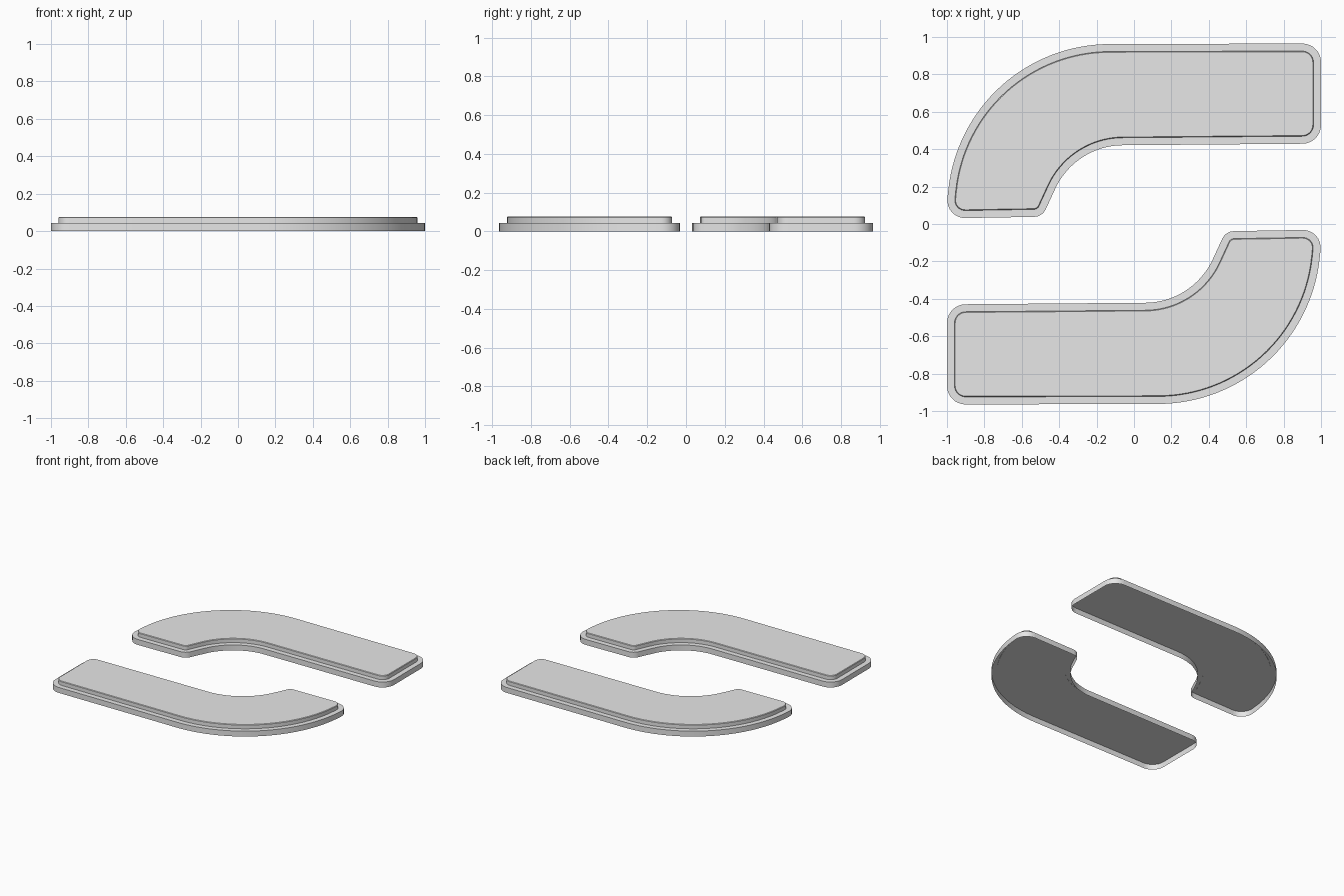
import bpy, bmesh, math
from mathutils import Vector

cube = bpy.data.objects.get("Cube")
if cube:
    bpy.data.objects.remove(cube, do_unlink=True)

grey = bpy.data.materials.new("light grey")
grey.use_nodes = True
colour = (0.8, 0.8, 0.8, 1)
grey.diffuse_color = colour
grey.node_tree.nodes["Principled BSDF"].inputs["Base Color"].default_value = colour

LEDGE, TOP, STEP, BEVEL = 0.043, 0.076, 0.04, 0.004

# Corners of the curved arm, counter-clockwise: x, y, fillet radius, segments
CORNERS = [(1, 0.965, 0.1, 8), (-0.91, 0.96, 0.87, 32), (-1.009, 0.03, 0.095, 8),
           (-0.49, 0.039, 0.07, 8), (-0.315, 0.419, 0.4, 20), (1, 0.43, 0.1, 8)]


def rounded_outline(corners):
    """Replace every corner by a tangent arc."""
    points = []
    for i, (x, y, radius, segments) in enumerate(corners):
        corner = Vector((x, y))
        a = (Vector(corners[i - 1][:2]) - corner).normalized()
        b = (Vector(corners[(i + 1) % len(corners)][:2]) - corner).normalized()
        half = a.angle(b) / 2
        centre = corner + (a + b).normalized() * radius / math.sin(half)
        start = corner + a * radius / math.tan(half) - centre
        end = corner + b * radius / math.tan(half) - centre
        sweep = math.atan2(start.x * end.y - start.y * end.x, start.dot(end))
        for k in range(segments + 1):
            t = sweep * k / segments
            points.append(centre + Vector((start.x * math.cos(t) - start.y * math.sin(t),
                                           start.x * math.sin(t) + start.y * math.cos(t))))
    return points


def inset_outline(points, distance):
    """Move a counter-clockwise outline inwards."""
    result = []
    for i, p in enumerate(points):
        a = (p - points[i - 1]).normalized()
        b = (points[(i + 1) % len(points)] - p).normalized()
        normal = (Vector((-a.y, a.x)) + Vector((-b.y, b.x))).normalized()
        result.append(p + normal * distance / normal.dot(Vector((-a.y, a.x))))
    return result


def build_layer(name, levels, turn, floor):
    """Skin stacked outlines and cap the top, and the bottom if floor is set."""
    bm = bmesh.new()
    rings = [[bm.verts.new((p.x * turn, p.y * turn, z)) for p in outline]
             for outline, z in levels]
    for low, high in zip(rings, rings[1:]):
        for i in range(len(low)):
            bm.faces.new((low[i - 1], low[i], high[i], high[i - 1]))
    bm.faces.new(rings[-1])
    if floor:
        bm.faces.new(rings[0][::-1])
    mesh = bpy.data.meshes.new(name)
    bm.to_mesh(mesh)
    bm.free()
    mesh.materials.append(grey)
    obj = bpy.data.objects.new(name, mesh)
    bpy.context.collection.objects.link(obj)
    bpy.ops.object.select_all(action="DESELECT")
    obj.select_set(True)
    bpy.context.view_layer.objects.active = obj
    bpy.ops.object.shade_smooth_by_angle(angle=math.radians(35))


outer = rounded_outline(CORNERS)
inner = inset_outline(outer, STEP)
rim = inset_outline(inner, BEVEL)

# Each arm: a hollow base tray, open underneath, and a raised slab on it;
# the front arm is the back arm rotated half a turn
for side, turn in (("back", 1), ("front", -1)):
    build_layer(side + "_base", ((outer, 0), (outer, LEDGE)), turn, False)
    build_layer(side + "_raised_slab",
                ((inner, LEDGE - 0.002), (inner, TOP - BEVEL), (rim, TOP)), turn, True)
